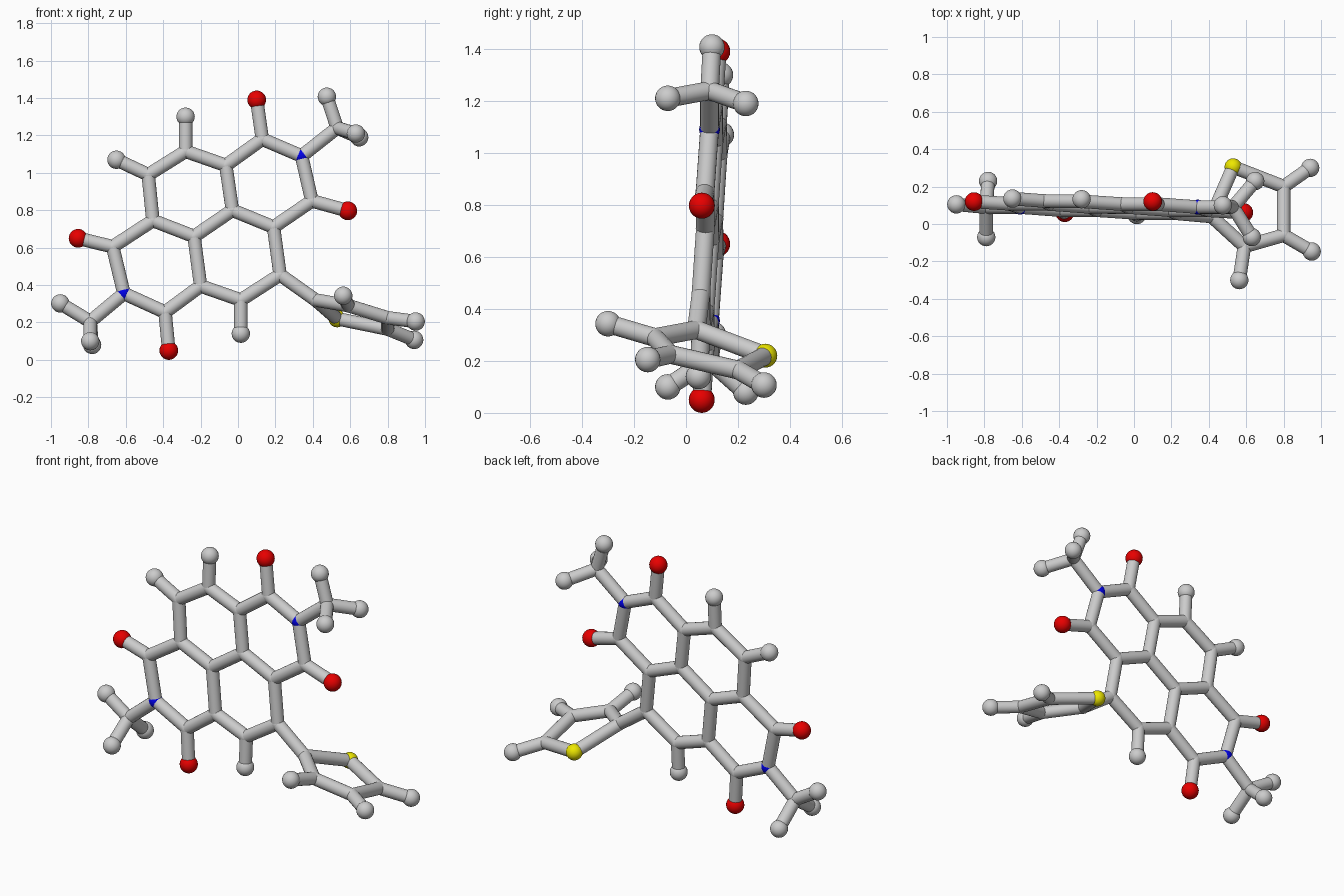
import bpy, bmesh
from mathutils import Vector, Matrix

if "Cube" in bpy.data.objects:
    bpy.data.objects.remove(bpy.data.objects["Cube"])

STICK, BALL = 0.036, 0.05


def core(x, z):
    """Point on the slightly tilted plane of the fused rings."""
    return Vector((x, 0.04 - 0.047 * x + 0.061 * z, z))


def add_ball(bm, p, r):
    bmesh.ops.create_uvsphere(bm, u_segments=24, v_segments=14, radius=r,
                              matrix=Matrix.Translation(p))


def add_stick(bm, a, b):
    d = b - a
    m = Matrix.Translation((a + b) / 2) @ d.to_track_quat('Z', 'Y').to_matrix().to_4x4()
    bmesh.ops.create_cone(bm, cap_ends=True, segments=20, radius1=STICK,
                          radius2=STICK, depth=d.length, matrix=m)


def finish(bm, name, color=None):
    me = bpy.data.meshes.new(name)
    bm.to_mesh(me)
    bm.free()
    ob = bpy.data.objects.new(name, me)
    bpy.context.collection.objects.link(ob)
    for p in me.polygons:
        p.use_smooth = len(p.vertices) < 5
    if color:
        mat = bpy.data.materials.new(name + "_colour")
        mat.diffuse_color = color
        mat.use_nodes = True
        mat.node_tree.nodes["Principled BSDF"].inputs["Base Color"].default_value = mat.diffuse_color
        me.materials.append(mat)


def balls(name, points, r, color=None):
    bm = bmesh.new()
    for p in points:
        add_ball(bm, p, r)
    finish(bm, name, color)


def frame(name, bonds, skip=""):
    """Sticks for every bond, with rounded joints at the inner atoms."""
    bm = bmesh.new()
    joints = set()
    for bond in bonds.split():
        a, b = bond.split("-")
        add_stick(bm, P[a], P[b])
        joints |= {k for k in (a, b) if k.startswith("c")}
    for k in sorted(joints):
        add_ball(bm, P[k], STICK + 0.001)
    finish(bm, name)


# Atom positions: c carbon, n nitrogen, o oxygen, h hydrogen, s sulphur
P = {k: core(*v) for k, v in {
    "c1": (-.28, 1.115), "c2": (-.48, .99), "c3": (-.065, 1.04), "c4": (.13, 1.18),
    "c5": (.395, .85), "c6": (.19, .71), "c7": (-.03, .80), "c8": (-.235, .66),
    "c9": (-.455, .745), "c10": (-.67, .605), "c11": (-.39, .255), "c12": (-.20, .395),
    "c13": (.015, .32), "c14": (.225, .455), "n1": (.34, 1.09), "n2": (-.61, .355),
    "o1": (.10, 1.39), "o2": (.587, .797), "o3": (-.855, .65), "o4": (-.37, .05),
    "h1": (-.28, 1.30), "h2": (-.65, 1.07), "h3": (.015, .14),
    "cu": (.53, 1.24), "cl": (-.79, .205)}.items()}
P.update({k: Vector(v) for k, v in {
    "hu1": (.475, .10, 1.407), "hu2": (.63, -.07, 1.21), "hu3": (.648, .23, 1.19),
    "hl1": (-.95, .105, .302), "hl2": (-.79, -.07, .10), "hl3": (-.78, .23, .08),
    "ca": (.415, .04, .32), "cb": (.59, -.12, .29), "cc": (.80, -.06, .225),
    "cd": (.80, .20, .165), "s": (.53, .305, .22),
    "ht1": (.563, -.30, .343), "ht2": (.95, -.147, .205), "ht3": (.942, .30, .107)}.items()})

# Grey stick frames
frame("fused_ring_frame",
      "c1-c2 c1-c3 c3-c4 c3-c7 c7-c6 c6-c5 c7-c8 c8-c9 c9-c2 c9-c10 c8-c12 c12-c11 "
      "c12-c13 c13-c14 c14-c6 c4-n1 n1-c5 c10-n2 n2-c11")
frame("side_sticks", "c4-o1 c5-o2 c10-o3 c11-o4 c1-h1 c2-h2 c13-h3")
frame("upper_end_branch", "n1-cu cu-hu1 cu-hu2 cu-hu3")
frame("lower_end_branch", "n2-cl cl-hl1 cl-hl2 cl-hl3")
frame("five_sided_ring", "c14-ca ca-cb cb-cc cc-cd cd-s s-ca cb-ht1 cc-ht2 cd-ht3")

# End balls and coloured joints
balls("hydrogen_balls", [P[k] for k in P if k[0] == "h"], BALL - 0.001)
balls("oxygen_balls", [P[k] for k in P if k[0] == "o"], BALL, (0.8, 0.0, 0.0, 1))
balls("nitrogen_joints", [P["n1"], P["n2"]], STICK + 0.004, (0.0, 0.0, 0.8, 1))
balls("sulphur_ball", [P["s"]], 0.046, (0.85, 0.8, 0.0, 1))
